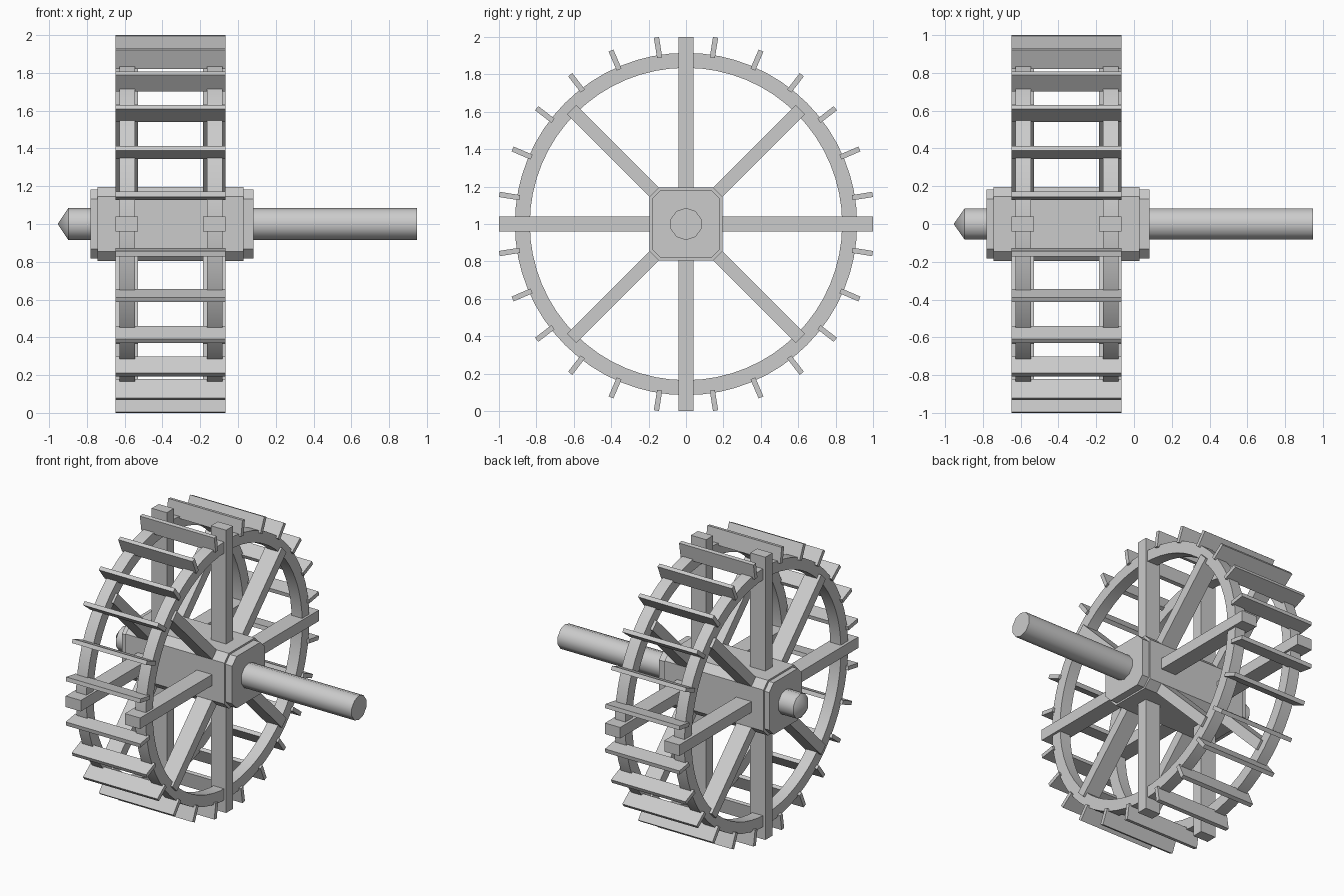
import bpy
import bmesh
from math import radians, pi
from mathutils import Matrix, Vector

cube = bpy.data.objects.get("Cube")
if cube:
    bpy.data.objects.remove(cube, do_unlink=True)

wood = bpy.data.materials.new("grey_wood")
wood.use_nodes = True
GREY = (0.6, 0.6, 0.6, 1)
wood.diffuse_color = GREY
wood.node_tree.nodes["Principled BSDF"].inputs["Base Color"].default_value = GREY

CENTRE = Vector((0, 0, 1))
SIDES = {"right": (-0.648, -0.53), "left": (-0.185, -0.066)}


def finish(name, bm, smooth=False):
    bmesh.ops.recalc_face_normals(bm, faces=bm.faces)
    mesh = bpy.data.meshes.new(name)
    bm.to_mesh(mesh)
    bm.free()
    mesh.materials.append(wood)
    ob = bpy.data.objects.new(name, mesh)
    ob.location = CENTRE
    bpy.context.collection.objects.link(ob)
    if smooth:
        bpy.ops.object.select_all(action='DESELECT')
        bpy.context.view_layer.objects.active = ob
        ob.select_set(True)
        bpy.ops.object.shade_smooth_by_angle(angle=radians(40))
    return ob


def beam(bm, x0, x1, r0, r1, width, angle):
    """Box along a radius, turned about the axle."""
    size = Matrix.Diagonal((x1 - x0, width, r1 - r0, 1))
    place = Matrix.Translation(((x0 + x1) / 2, 0, (r0 + r1) / 2))
    turn = Matrix.Rotation(radians(angle), 4, 'X')
    bmesh.ops.create_cube(bm, size=1, matrix=turn @ place @ size)


def lathe(name, profile, steps):
    """Spin a closed or open (x, radius) profile about the axle."""
    bm = bmesh.new()
    verts = [bm.verts.new((x, 0, r)) for x, r in profile]
    edges = [bm.edges.new(pair) for pair in zip(verts, verts[1:])]
    if profile[0][1] > 0:
        edges.append(bm.edges.new((verts[-1], verts[0])))
    bmesh.ops.spin(bm, geom=verts + edges, cent=(0, 0, 0), axis=(1, 0, 0),
                   angle=2 * pi, steps=steps, use_merge=True)
    bmesh.ops.remove_doubles(bm, verts=bm.verts, dist=0.0001)
    return finish(name, bm, smooth=True)


def chamfered_block(name, x0, x1, half, cut):
    """Square bar along the axle with its four long corners cut off."""
    flat = half - cut
    corner = [(half, flat), (flat, half), (-flat, half), (-half, flat)]
    ring = corner + [(-y, -z) for y, z in corner]
    bm = bmesh.new()
    face = bm.faces.new([bm.verts.new((x0, y, z)) for y, z in ring])
    new = bmesh.ops.extrude_face_region(bm, geom=[face])["geom"]
    moved = [v for v in new if isinstance(v, bmesh.types.BMVert)]
    bmesh.ops.translate(bm, verts=moved, vec=(x1 - x0, 0, 0))
    finish(name, bm)


# Axle with pointed end, and the hub with its end caps
lathe("axle", [(-0.955, 0), (-0.897, 0.086), (0.947, 0.086), (0.947, 0)], 10)
chamfered_block("hub", -0.743, 0.03, 0.195, 0.05)
chamfered_block("hub_end_caps", -0.78, 0.083, 0.183, 0.05)

# Two wheels: a rim, a cross of long spokes and four short diagonal spokes
for side, (x0, x1) in SIDES.items():
    a, b = x0 + 0.02, x1 - 0.016
    lathe(side + "_rim", [(a, 0.835), (b, 0.835), (b, 0.915), (a, 0.915)], 64)
    bm = bmesh.new()
    for quarter in range(4):
        beam(bm, x0, x1, 0.1, 1.0, 0.078, quarter * 90)
        beam(bm, x0, x1, 0.1, 0.865, 0.07, quarter * 90 + 45)
    finish(side + "_spokes", bm)

# Paddles, six in each quarter
bm = bmesh.new()
for quarter in range(4):
    for i in range(6):
        beam(bm, -0.648, -0.066, 0.9, 1.01, 0.028, quarter * 90 + 9 + i * 14.4)
finish("paddles", bm)
